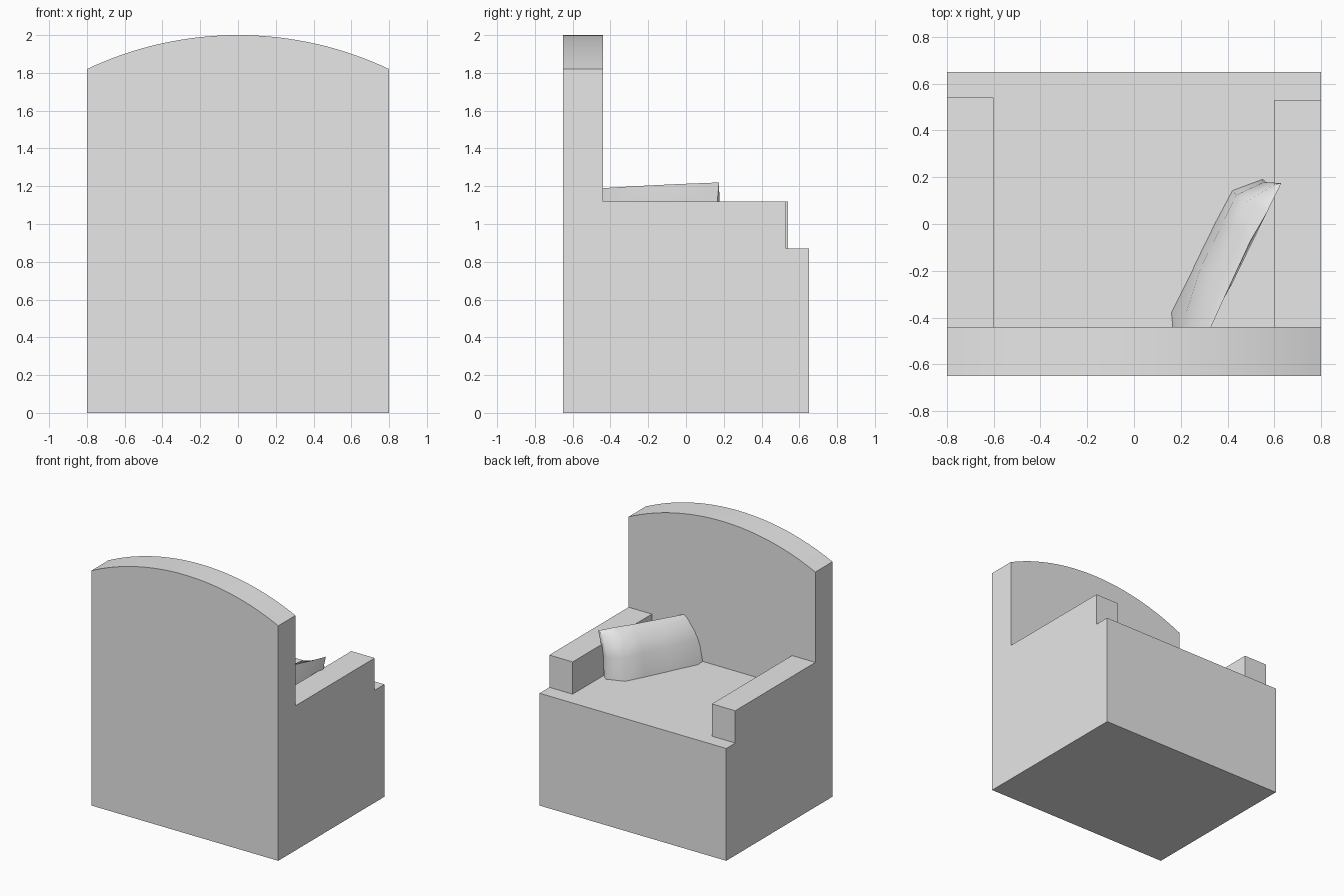
import bpy, bmesh, math
from mathutils import Vector

old = bpy.data.objects.get("Cube")
if old:
    bpy.data.objects.remove(old, do_unlink=True)

grey = bpy.data.materials.new("plain_grey")
grey.use_nodes = True
grey.diffuse_color = (0.8, 0.8, 0.8, 1)
grey.node_tree.nodes["Principled BSDF"].inputs["Base Color"].default_value = (0.8, 0.8, 0.8, 1)


def finish(name, bm, smooth_angle=None):
    bmesh.ops.recalc_face_normals(bm, faces=bm.faces)
    mesh = bpy.data.meshes.new(name)
    bm.to_mesh(mesh)
    bm.free()
    mesh.materials.append(grey)
    obj = bpy.data.objects.new(name, mesh)
    bpy.context.collection.objects.link(obj)
    if smooth_angle:
        bpy.ops.object.select_all(action="DESELECT")
        obj.select_set(True)
        bpy.context.view_layer.objects.active = obj
        bpy.ops.object.shade_smooth_by_angle(angle=math.radians(smooth_angle))
    return obj


def box(name, low, high):
    bm = bmesh.new()
    bmesh.ops.create_cube(bm, size=1)
    for v in bm.verts:
        v.co = [high[i] if v.co[i] > 0 else low[i] for i in range(3)]
    return finish(name, bm)


def loft(name, rings, smooth_angle):
    bm = bmesh.new()
    loops = [[bm.verts.new(p) for p in ring] for ring in rings]
    for a, b in zip(loops, loops[1:]):
        for i in range(len(a)):
            j = (i + 1) % len(a)
            bm.faces.new((a[i], a[j], b[j], b[i]))
    bm.faces.new(loops[0])
    bm.faces.new(loops[-1])
    return finish(name, bm, smooth_angle)


HALF_W, DEPTH, SEAT_Z, ARM_Z, BACK_Y = 0.8, 0.65, 0.87, 1.12, -0.44

# Seat block and armrests
box("seat_base", (-HALF_W, BACK_Y, 0), (HALF_W, DEPTH, SEAT_Z))
box("right_armrest", (-HALF_W, BACK_Y, SEAT_Z), (-0.6, 0.54, ARM_Z))
box("left_armrest", (0.6, BACK_Y, SEAT_Z), (HALF_W, 0.53, ARM_Z))

# Backrest with a shallow arched top
rise = 0.18
radius = (HALF_W ** 2 + rise ** 2) / (2 * rise)
span = math.asin(HALF_W / radius)
steps = 32
outline = [(-HALF_W, 0), (HALF_W, 0)]
for i in range(steps + 1):
    a = span * (1 - 2 * i / steps)
    outline.append((radius * math.sin(a), 2 - radius + radius * math.cos(a)))
loft("backrest", [[(x, y, z) for x, z in outline] for y in (-DEPTH, BACK_Y)], 20)

# Cushion leaning on the left armrest: sections of (along, forward, height)
tip = Vector((0.63, 0.175, 0))
along = Vector((-0.44, -0.9, 0))
forward = Vector((-0.9, 0.44, 0))
sections = [
    [(0.02, 0.08, 0.86), (0.03, 0.07, 1.03), (0.02, 0.025, 1.19),
     (0, 0, 1.22), (0.03, 0.02, 1.03), (0.03, 0.03, 0.86)],
    [(0.12, 0.175, 0.86), (0.13, 0.15, 1.04), (0.14, 0.1, 1.18),
     (0.14, 0, 1.215), (0.14, 0.0, 1.04), (0.12, 0.02, 0.86)],
    [(0.28, 0.18, 0.86), (0.27, 0.15, 1.04), (0.26, 0.085, 1.165),
     (0.28, 0.01, 1.21), (0.28, 0.0, 1.04), (0.28, 0.02, 0.86)],
    [(0.48, 0.18, 0.86), (0.48, 0.15, 1.04), (0.48, 0.07, 1.17),
     (0.5, 0.005, 1.2), (0.48, 0.0, 1.04), (0.48, 0.02, 0.86)],
    [(0.7, 0.182, 0.86), (0.69, 0.12, 1.04), (0.68, 0.03, 1.17),
     (0.68, 0, 1.19), (0.68, 0.01, 1.04), (0.68, 0.02, 0.86)],
    [(0.77, 0.14, 0.86), (0.77, 0.1, 1.04), (0.77, 0.03, 1.16),
     (0.75, 0.01, 1.18), (0.75, 0.015, 1.04), (0.75, 0.02, 0.86)],
]
rings = [[tip + along * s + forward * f + Vector((0, 0, z)) for s, f, z in sec]
         for sec in sections]
loft("cushion", rings, 60)
